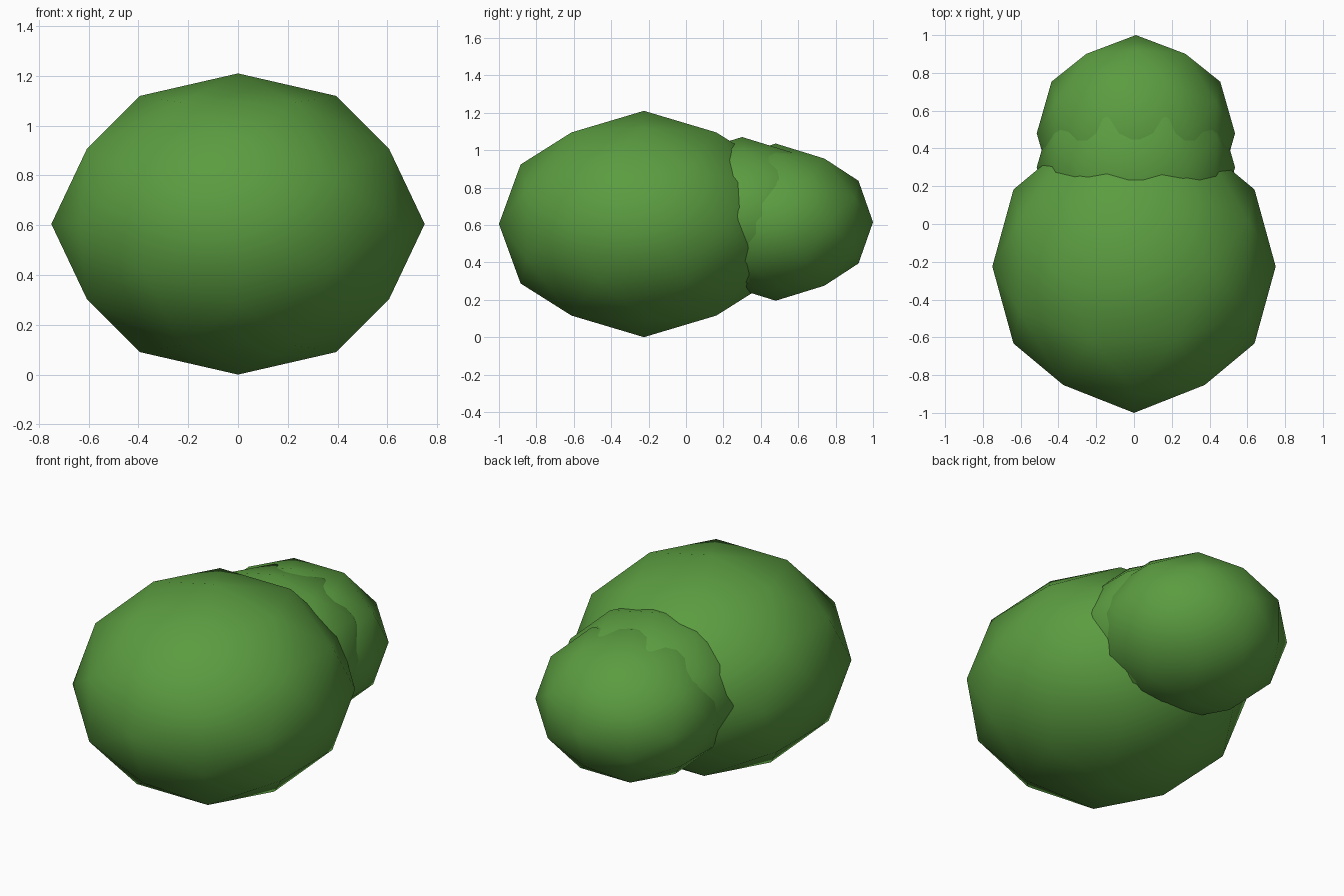
import bpy, bmesh, math
from mathutils import Vector
from itertools import product

if "Cube" in bpy.data.objects:
    bpy.data.objects.remove(bpy.data.objects["Cube"])

leaf = bpy.data.materials.new("leaf green")
leaf.diffuse_color = (0.105, 0.335, 0.052, 1)
leaf.use_nodes = True
leaf.node_tree.nodes["Principled BSDF"].inputs["Base Color"].default_value = leaf.diffuse_color


def unit_points():
    """Once-divided icosahedron with its two-fold axes on x, y and z."""
    phi = (1 + math.sqrt(5)) / 2
    seeds = [(0, phi, 1), (1, phi, 1 + phi), (0, 1, 0)]  # corners, edge middles
    pts = set()
    for a, b, c in seeds:
        for s in product((1, -1), repeat=3):
            v = Vector((a * s[0], b * s[1], c * s[2])).normalized()
            for p in ((v.x, v.y, v.z), (v.z, v.x, v.y), (v.y, v.z, v.x)):
                pts.add(tuple(round(k, 5) + 0.0 for k in p))
    return sorted(pts)


def clump(name, centre, radii):
    bm = bmesh.new()
    for p in unit_points():
        bm.verts.new([p[i] * radii[i] + centre[i] for i in range(3)])
    bmesh.ops.convex_hull(bm, input=bm.verts[:])
    bmesh.ops.recalc_face_normals(bm, faces=bm.faces[:])
    for f in bm.faces:
        f.smooth = True
    me = bpy.data.meshes.new(name)
    bm.to_mesh(me)
    bm.free()
    me.materials.append(leaf)
    ob = bpy.data.objects.new(name, me)
    bpy.context.collection.objects.link(ob)


# Three overlapping leaf clumps make the bush
clump("large_front_clump", (0, -0.225, 0.605), (0.75, 0.775, 0.605))
clump("middle_clump", (0.01, 0.30, 0.65), (0.525, 0.52, 0.42))
clump("back_clump", (0.01, 0.48, 0.615), (0.525, 0.52, 0.42))
